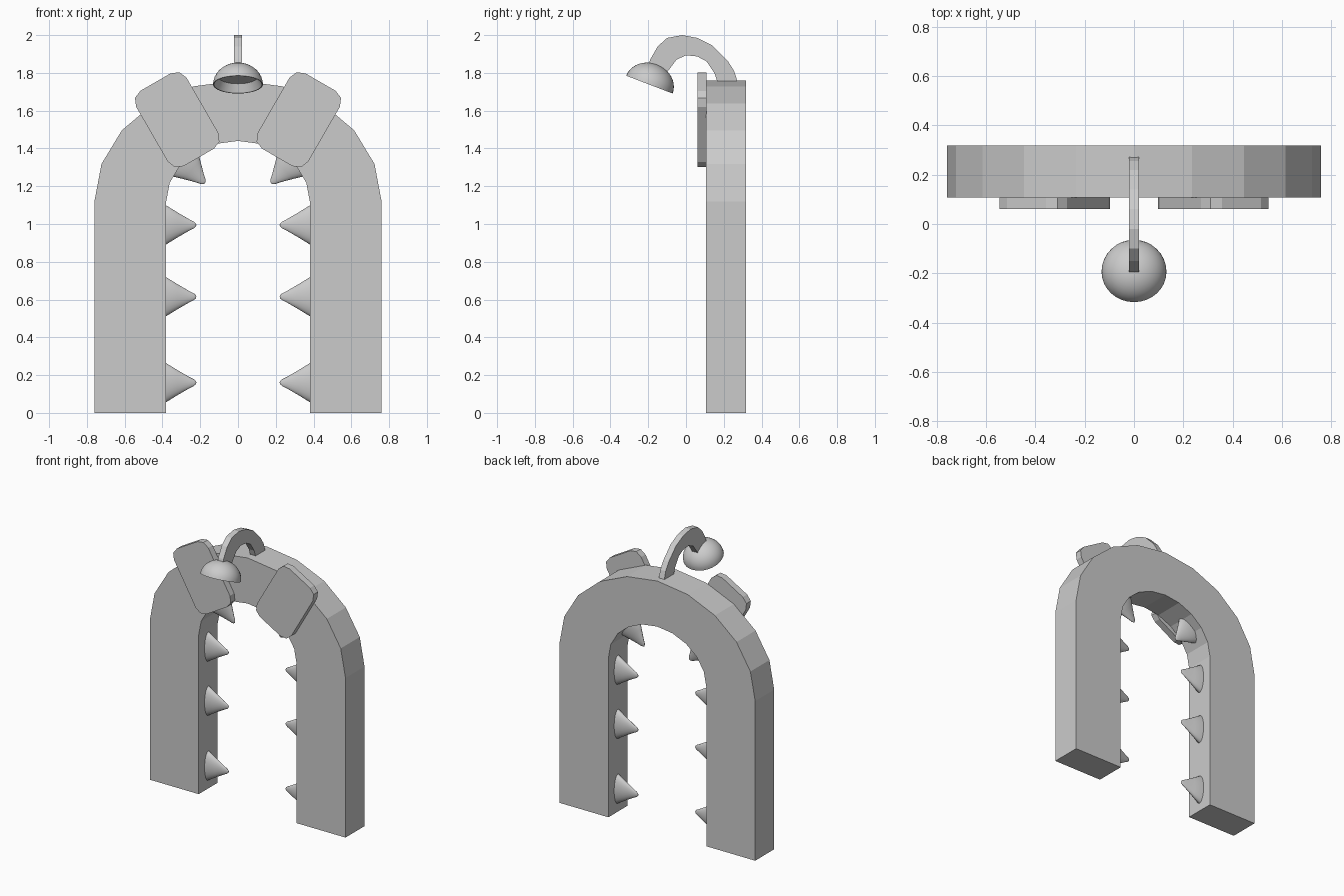
import bpy, bmesh
from math import sin, cos, pi, radians

if "Cube" in bpy.data.objects:
    bpy.data.objects.remove(bpy.data.objects["Cube"])


def finish(name, bm):
    bmesh.ops.recalc_face_normals(bm, faces=bm.faces)
    mesh = bpy.data.meshes.new(name)
    bm.to_mesh(mesh)
    bm.free()
    obj = bpy.data.objects.new(name, mesh)
    bpy.context.collection.objects.link(obj)
    return obj


def extrude(name, outline, axis, lo, hi):
    """Extrude a closed outline along x (outline in y, z) or y (outline in x, z)."""
    bm = bmesh.new()
    place = (lambda p: (lo, *p)) if axis == 'x' else (lambda p: (p[0], lo, p[1]))
    face = bm.faces.new([bm.verts.new(place(p)) for p in outline])
    new = bmesh.ops.extrude_face_region(bm, geom=[face])['geom']
    verts = [v for v in new if isinstance(v, bmesh.types.BMVert)]
    d = hi - lo
    bmesh.ops.translate(bm, verts=verts, vec=(d, 0, 0) if axis == 'x' else (0, d, 0))
    return finish(name, bm)


def lathe(name, profile, sides=32):
    """Turn an (r, z) profile around local z."""
    bm = bmesh.new()
    edges = []
    verts = [bm.verts.new((r, 0, z)) for r, z in profile]
    for a, b in zip(verts, verts[1:]):
        edges.append(bm.edges.new((a, b)))
    bmesh.ops.spin(bm, geom=verts + edges, cent=(0, 0, 0), axis=(0, 0, 1),
                   angle=2 * pi, steps=sides)
    bmesh.ops.remove_doubles(bm, verts=bm.verts, dist=1e-4)
    obj = finish(name, bm)
    bpy.ops.object.select_all(action='DESELECT')
    obj.select_set(True)
    bpy.context.view_layer.objects.active = obj
    bpy.ops.object.shade_smooth_by_angle(angle=radians(35))
    return obj


# Arch: straight legs topped by half ellipses of ten segments
def half_ellipse(rx, rz):
    return [(rx * cos(i * pi / 10), 1.12 + rz * sin(i * pi / 10)) for i in range(11)]


arch_outline = ([(0.76, 0)] + half_ellipse(0.76, 0.64) + [(-0.76, 0), (-0.38, 0)]
                + half_ellipse(0.38, 0.32)[::-1] + [(0.38, 0)])
extrude("arch", arch_outline, 'y', 0.107, 0.318)

# Rounded plates on the front of the arch
W, L, R = 0.154, 0.23, 0.062
plate = []
for cx, cz, start in ((1, 1, 0), (-1, 1, 90), (-1, -1, 180), (1, -1, 270)):
    for step in (0, 45, 90):
        a = radians(start + step)
        plate.append((cx * (W - R) + R * cos(a), cz * (L - R) + R * sin(a)))

for side, s in (("left", -1), ("right", 1)):
    t = radians(30)
    outline = [(s * (0.322 - u * cos(t) + v * sin(t)), 1.552 + u * sin(t) + v * cos(t))
               for u, v in plate]
    extrude(f"{side}_plate", outline, 'y', 0.06, 0.108)

    # Flattened spikes inside the arch: x, z and direction
    for i, (x, z, angle) in enumerate(((0.38, 0.16, 90), (0.38, 0.615, 90),
                                       (0.38, 0.995, 90), (0.288, 1.328, 135))):
        spike = lathe(f"{side}_spike_{i + 1}",
                      [(0, -0.03), (0.103, -0.03), (0.103, 0), (0.066, 0.06), (0.03, 0.122),
                       (0.018, 0.146), (0.009, 0.156), (0, 0.16)], 24)
        spike.location = (s * x, 0.213, z)
        spike.rotation_euler = (0, -s * radians(angle), 0)
        spike.scale = (1, 0.4, 1)

# Curved lamp arm
outer = [(0.28, 1.70), (0.272, 1.755), (0.255, 1.81), (0.22, 1.865), (0.14, 1.945),
         (0.06, 1.985), (-0.02, 2.0), (-0.10, 1.985), (-0.15, 1.94), (-0.19, 1.87),
         (-0.205, 1.82)]
inner = [(-0.10, 1.80), (-0.095, 1.81), (-0.05, 1.87), (0.0, 1.893), (0.06, 1.887),
         (0.11, 1.86), (0.15, 1.80), (0.165, 1.755), (0.17, 1.70)]
extrude("lamp_arm", outer + inner, 'x', -0.021, 0.021)

# Tilted lamp shade with a recessed underside
dome = [(0.132 * sin(i * pi / 20), 0.114 * cos(i * pi / 20)) for i in range(11)]
shade = lathe("lamp_shade", dome + [(0.127, 0), (0.105, 0.045), (0, 0.045)])
shade.location = (0, -0.194, 1.738)
shade.rotation_euler = (radians(-21), 0, 0)
